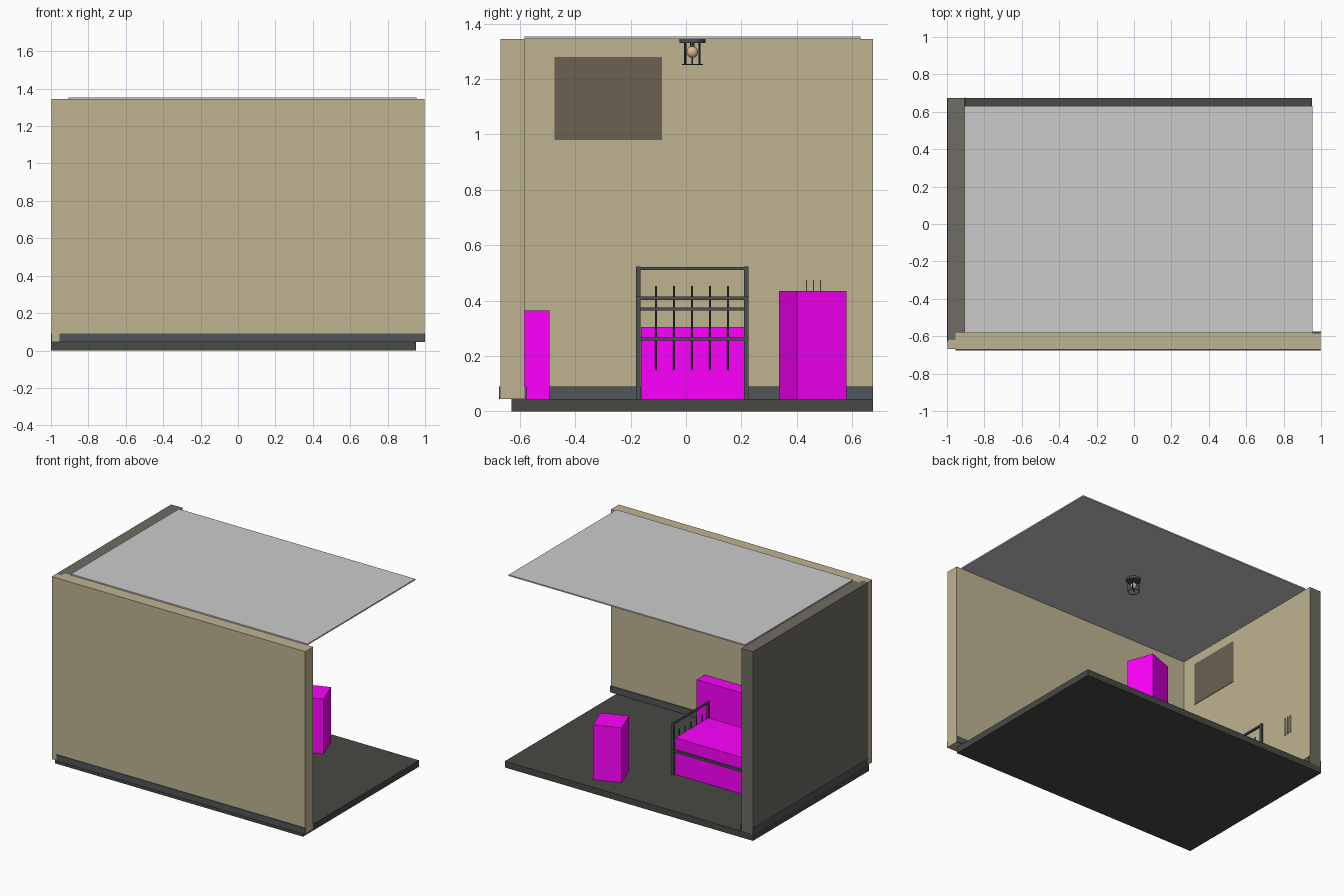
import bpy
from math import radians, cos, sin, pi

if "Cube" in bpy.data.objects:
    bpy.data.objects.remove(bpy.data.objects["Cube"])


def mat(name, r, g, b):
    m = bpy.data.materials.new(name)
    m.diffuse_color = (r, g, b, 1)
    m.use_nodes = True
    m.node_tree.nodes["Principled BSDF"].inputs["Base Color"].default_value = m.diffuse_color
    return m


TAN = mat("plaster", .52, .45, .28)
OUTER = mat("outer_grey", .16, .15, .125)
FLOOR = mat("floor_dark", .065, .067, .058)
TRIM = mat("trim_dark", .08, .095, .10)
PANEL = mat("panel_brown", .145, .12, .085)
IRON = mat("iron", .07, .08, .08)
MAGENTA = mat("magenta", 1, 0, 1)
BULB = mat("bulb_glow", .75, .5, .3)
PALE = mat("pale", .6, .53, .38)


def box(name, x0, x1, y0, y1, z0, z1, m=None, rot=0):
    bpy.ops.mesh.primitive_cube_add(
        size=1, location=((x0 + x1) / 2, (y0 + y1) / 2, (z0 + z1) / 2), rotation=(0, 0, rot))
    o = bpy.context.object
    o.name = name
    o.scale = (x1 - x0, y1 - y0, z1 - z0)
    bpy.ops.object.transform_apply(location=False, rotation=False, scale=True)
    if m:
        o.data.materials.append(m)
    return o


def rod(name, x, y, z0, z1, r, m, sides=8):
    bpy.ops.mesh.primitive_cylinder_add(
        vertices=sides, radius=r, depth=z1 - z0, location=(x, y, (z0 + z1) / 2))
    o = bpy.context.object
    o.name = name
    o.data.materials.append(m)
    bpy.ops.object.shade_smooth_by_angle()
    return o


# Room shell
box("floor", -1, .953, -.63, .675, 0, .045, FLOOR)
box("front_wall", -.955, .998, -.67, -.582, .045, 1.345, TAN)
box("wall_corner", -.998, -.955, -.668, -.62, .045, 1.345, TAN)
left = box("left_wall", -.998, -.907, -.62, .674, .045, 1.3445, OUTER)
left.data.materials.append(TAN)
for p in left.data.polygons:  # plaster only on the inside face
    if p.normal.x > .9:
        p.material_index = 1
box("ceiling", -.907, .955, -.582, .63, 1.345, 1.354)

# Skirting on both sides of the walls
box("front_wall_skirting_outer", -.955, 1, -.675, -.67, .045, .09, TRIM)
box("front_wall_skirting_inner", -.907, 1, -.582, -.576, .045, .09, TRIM)
box("left_wall_skirting_inner", -.907, -.90, -.582, .675, .045, .09, TRIM)
box("left_wall_skirting_outer", -1, -.998, -.62, .675, .045, .09, TRIM)

# Wall panel and small wall rods
box("wall_panel", -.907, -.904, -.475, -.086, .98, 1.28, PANEL)
for i, y in enumerate((.435, .46, .485)):
    box(f"wall_rod_{i}", -.907, -.898, y - .002, y + .002, .35, .475, PALE)

# Plain furniture blocks
box("cabinet", .175, .365, .362, .552, .045, .435, MAGENTA, radians(20))
box("low_cupboard", -.2, .26, -.582, -.492, .045, .365, MAGENTA)
box("mattress", -.88, -.062, -.163, .21, .045, .305, MAGENTA)


# Bed frame: the headboard is the footboard raised by a step
def bed_end(name, x, lift):
    for s, y in (("front", -.172), ("back", .217)):
        box(f"{name}_post_{s}", x - .008, x + .008, y - .008, y + .008, .045, .416 + lift, IRON)
    for s, z in (("top", .408), ("lower", .262)):
        box(f"{name}_rail_{s}", x - .006, x + .006, -.172, .217, z - .006 + lift, z + .006 + lift, IRON)
    for i in range(5):
        rod(f"{name}_bar_{i}", x, -.108 + .065 * i, .15 + lift, .345 + lift, .004, IRON)


bed_end("footboard", -.053, 0)
bed_end("headboard", -.885, .108)
for s, y in (("front", -.172), ("back", .217)):
    box(f"bed_side_rail_{s}", -.885, -.053, y - .007, y + .007, .207, .223, IRON)

# Caged ceiling lamp
LX, LY = .024, .023
rod("lamp_base", LX, LY, 1.329, 1.345, .047, IRON, 16)
rod("lamp_socket", LX, LY, 1.31, 1.33, .008, IRON, 12)
rod("lamp_stem", LX, LY, 1.25, 1.28, .003, IRON)
bpy.ops.mesh.primitive_uv_sphere_add(segments=16, ring_count=10, radius=.021, location=(LX, LY, 1.297))
bulb = bpy.context.object
bulb.name = "lamp_bulb"
bulb.data.materials.append(BULB)
bpy.ops.object.shade_smooth()
for i in range(4):
    a = i * pi / 2 + pi / 4 * 0.9
    rod(f"lamp_cage_bar_{i}", LX + .036 * cos(a), LY + .036 * sin(a), 1.251, 1.33, .002, IRON, 6)
bpy.ops.mesh.primitive_torus_add(major_segments=20, minor_segments=6, major_radius=.036,
                                 minor_radius=.0025, location=(LX, LY, 1.252))
ring = bpy.context.object
ring.name = "lamp_cage_ring"
ring.data.materials.append(IRON)
